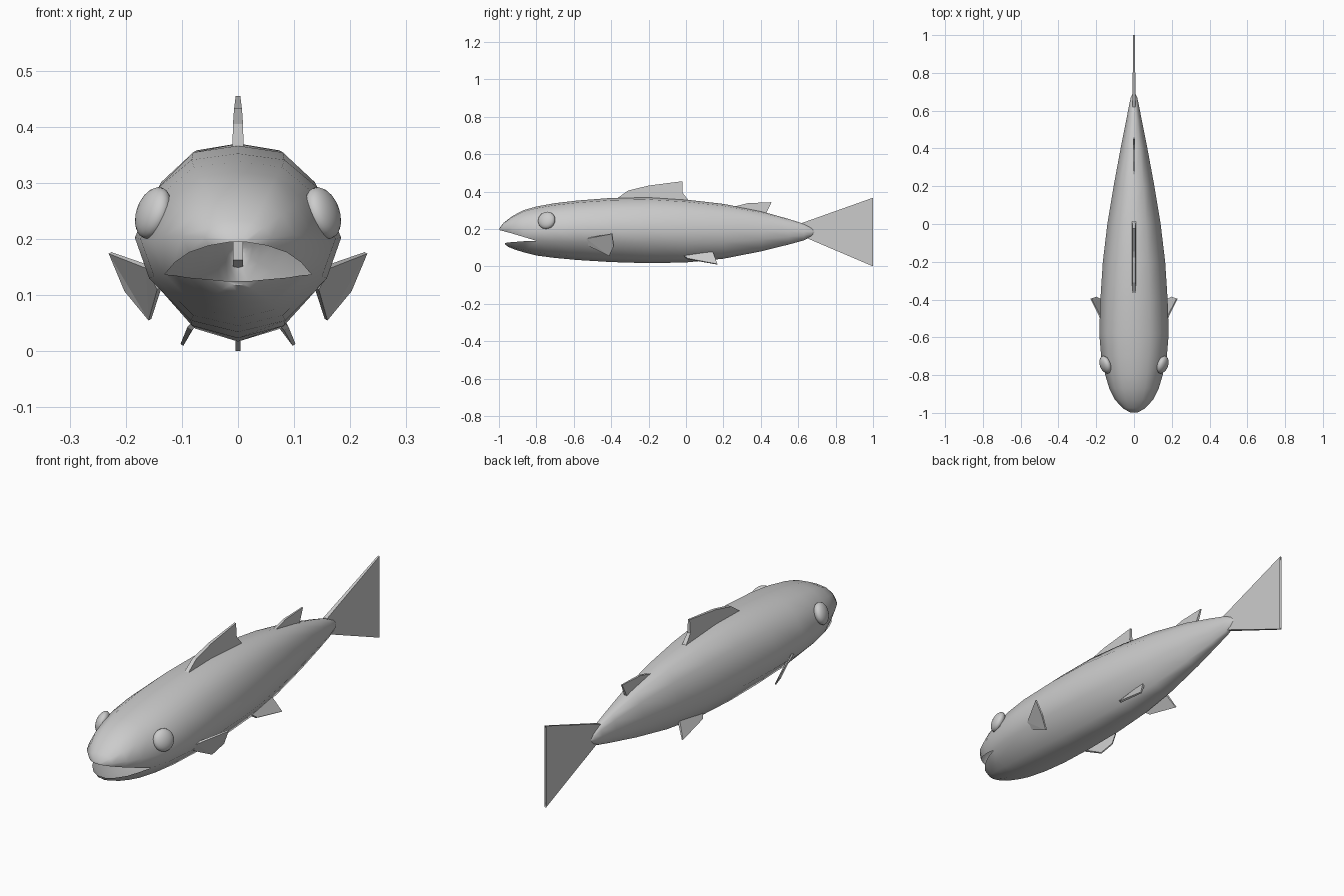
import bpy, bmesh, math
from mathutils import Vector

if "Cube" in bpy.data.objects:
    bpy.data.objects.remove(bpy.data.objects["Cube"])

grey = bpy.data.materials.new("plain grey")
grey.use_nodes = True
grey.diffuse_color = (0.6, 0.6, 0.6, 1)
grey.node_tree.nodes["Principled BSDF"].inputs["Base Color"].default_value = (0.6, 0.6, 0.6, 1)


def finish(bm, name, smooth=None):
    """Turn a bmesh into a named, coloured object."""
    bmesh.ops.recalc_face_normals(bm, faces=bm.faces)
    me = bpy.data.meshes.new(name)
    bm.to_mesh(me)
    bm.free()
    me.materials.append(grey)
    ob = bpy.data.objects.new(name, me)
    bpy.context.collection.objects.link(ob)
    if smooth:
        bpy.ops.object.select_all(action='DESELECT')
        ob.select_set(True)
        bpy.context.view_layer.objects.active = ob
        bpy.ops.object.shade_smooth_by_angle(angle=math.radians(smooth))
    return ob


# Half cross-section from back to belly; point 4 is the mouth line
HALF = [(0, 1), (.45, .93), (.77, .62), (1, .06), (.86, -.4), (.46, -.87), (0, -1)]
LIP = 4
PROFILE = HALF + [(-x, z) for x, z in HALF[-2:0:-1]]

# Trunk stations: y, top, bottom, half width
TRUNK = [(-.80, .320, .058, .152), (-.70, .338, .045, .174), (-.58, .352, .034, .184),
         (-.40, .366, .023, .178), (-.20, .370, .017, .165), (0, .357, .021, .141),
         (.20, .334, .041, .108), (.40, .295, .080, .071), (.55, .253, .117, .041),
         (.63, .228, .139, .026), (.67, .207, .158, .017), (.688, .190, .176, .008)]
# Upper jaw stations going forward: y, top, lip, half width
SNOUT = [(-.87, .300, .158, .131), (-.93, .268, .176, .101),
         (-.975, .233, .188, .060), (-.998, .203, .194, .020)]
# Lower jaw stations going forward: y, lip, bottom, half width at the lip
JAW = [(-.86, .135, .073, .112), (-.91, .131, .088, .088),
       (-.95, .128, .104, .054), (-.967, .125, .117, .022)]


def strip(bm, a, b, closed=False):
    n = len(a)
    for i in range(n if closed else n - 1):
        j = (i + 1) % n
        bm.faces.new((a[i], a[j], b[j], b[i]))


# Body: one lofted skin that splits into two jaws at the open mouth
bm = bmesh.new()
rings = []
for y, top, bot, w in TRUNK:
    c, h = (top + bot) / 2, (top - bot) / 2
    rings.append([bm.verts.new((x * w, y, c + z * h)) for x, z in PROFILE])
for a, b in zip(rings, rings[1:]):
    strip(bm, a, b, True)
bm.faces.new(rings[-1])

n = len(PROFILE)
upper = [i % n for i in range(n - LIP, n + LIP + 1)]
lower = list(range(LIP, n - LIP + 1))
lip_x, lip_z = HALF[LIP]

prev = [rings[0][i] for i in upper]
for y, top, lip, w in SNOUT:
    cur = [bm.verts.new((PROFILE[i][0] * w, y,
                         lip + (top - lip) * (PROFILE[i][1] - lip_z) / (1 - lip_z)))
           for i in upper]
    strip(bm, prev, cur)
    prev = cur
bm.faces.new(prev)

prev = [rings[0][i] for i in lower]
for y, lip, bot, w in JAW:
    cur = [bm.verts.new((PROFILE[i][0] / lip_x * w, y,
                         lip + (bot - lip) * (lip_z - PROFILE[i][1]) / (1 + lip_z)))
           for i in lower]
    strip(bm, prev, cur)
    prev = cur
bm.faces.new(prev)
finish(bm, "body", 50)


def fin(name, pts, thick):
    """Thin plate through pts, with a half thickness for every corner."""
    pts = [Vector(p) for p in pts]
    nrm = Vector()
    for p, q in zip(pts, pts[1:] + pts[:1]):
        nrm += p.cross(q)
    nrm.normalize()
    bm = bmesh.new()
    a = [bm.verts.new(p + nrm * t) for p, t in zip(pts, thick)]
    b = [bm.verts.new(p - nrm * t) for p, t in zip(pts, thick)]
    bm.faces.new(a)
    bm.faces.new(b[::-1])
    strip(bm, a, b, True)
    bmesh.ops.triangulate(bm, faces=[f for f in bm.faces if len(f.verts) > 4])
    finish(bm, name)


# Fins on the centre line
fin("tail_fin", [(0, .62, .232), (0, 1, .367), (0, .872, .185), (0, 1, 0), (0, .62, .162)],
    [.009, .004, .004, .004, .009])
fin("dorsal_fin", [(0, -.38, .355), (0, -.31, .405), (0, -.20, .432), (0, -.02, .455),
                   (0, -.02, .395), (0, .02, .345)],
    [.010, .009, .007, .004, .008, .010])
fin("small_back_fin", [(0, .24, .315), (0, .33, .338), (0, .457, .343), (0, .425, .275)],
    [.007, .005, .003, .007])

# Paired fins and eyes
for side, s in (("left", 1), ("right", -1)):
    fin(side + "_pectoral_fin",
        [(s * .160, -.53, .150), (s * .228, -.395, .175), (s * .200, -.386, .108),
         (s * .157, -.41, .056), (s * .140, -.52, .112)],
        [.005, .003, .003, .003, .005])
    fin(side + "_pelvic_fin",
        [(s * .065, -.02, .062), (s * .060, .14, .085), (s * .100, .168, .011),
         (s * .086, .01, .040)],
        [.006, .006, .003, .005])

    bm = bmesh.new()
    bmesh.ops.create_uvsphere(bm, u_segments=20, v_segments=12, radius=1)
    eye = finish(bm, side + "_eye", 60)
    eye.scale = (.048, .048, .027)
    eye.rotation_euler = Vector((s, -.38, .36)).to_track_quat('Z', 'Y').to_euler()
    eye.location = (s * .151, -.745, .246)
